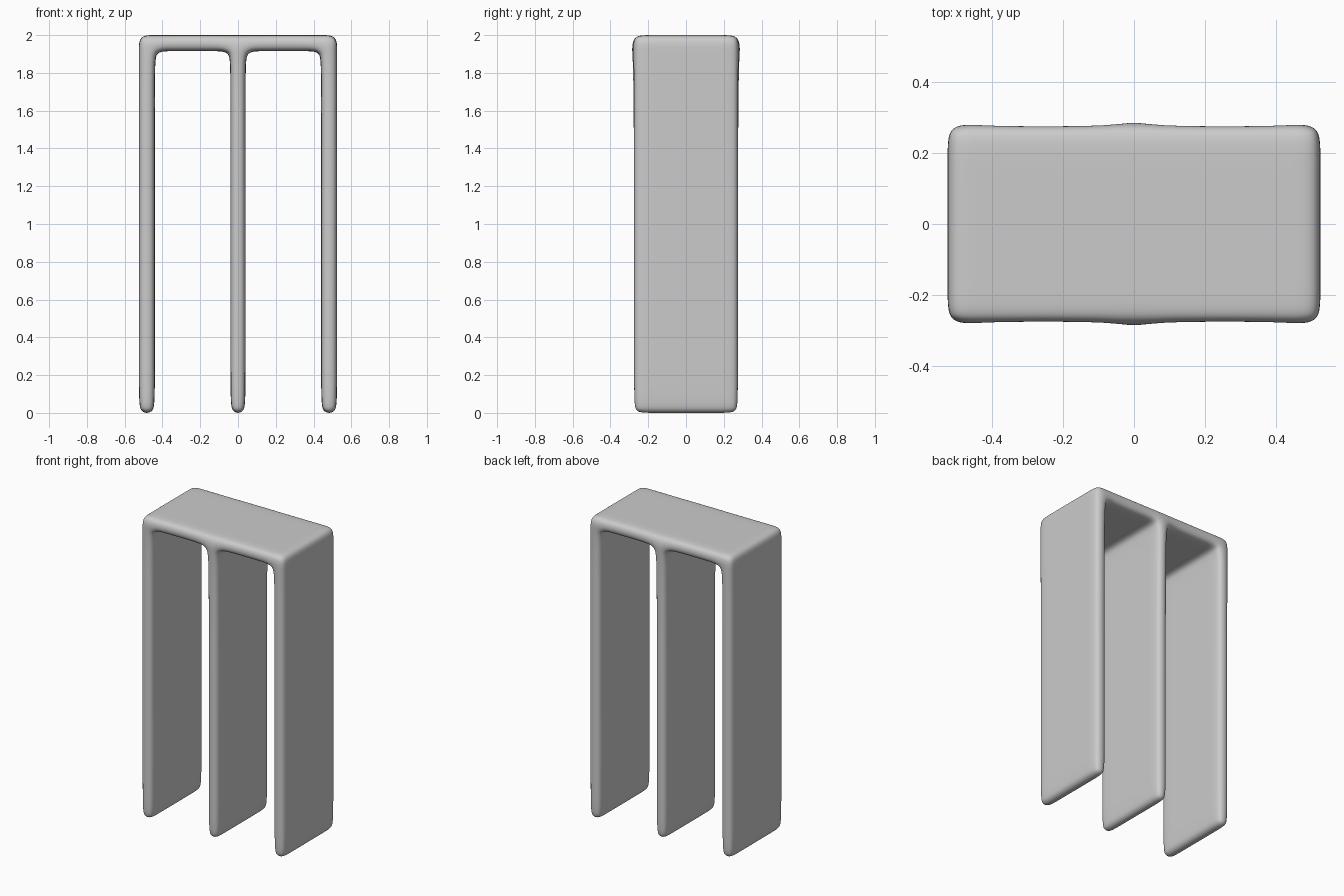
import bpy

cube = bpy.data.objects.get("Cube")
if cube:
    bpy.data.objects.remove(cube)

# Front grid of the three-legged frame
half = [0.04, 0.125, 0.36, 0.44, 0.525]
xs = [-x for x in reversed(half)] + half
zs = [-0.004, 0.1, 1.82, 1.915, 2.0]
leg_columns = {0, 4, 8}
cells = [(i, k) for i in range(len(xs) - 1) for k in range(len(zs) - 1)
         if k == len(zs) - 2 or i in leg_columns]

DEPTH, SUPPORT = 0.278, 0.2
verts, index, faces = [], {}, []


def vert(i, layer, k):
    """Shared cage vertex; the leg joints swell slightly outward."""
    key = (i, layer, k)
    if key not in index:
        end = DEPTH
        if zs[k] == 1.915 and abs(xs[i]) < 0.05:
            end = 0.291
        elif zs[k] == 1.915 and abs(xs[i]) == 0.44:
            end = 0.286
        y = [-end, -SUPPORT, SUPPORT, end][layer]
        index[key] = len(verts)
        verts.append((xs[i], y, zs[k]))
    return index[key]


# Front and back faces, and walls along each outline edge
for i, k in cells:
    corners = [(i, k), (i + 1, k), (i + 1, k + 1), (i, k + 1)]
    faces.append([vert(a, 0, b) for a, b in corners])
    faces.append([vert(a, 3, b) for a, b in reversed(corners)])
    neighbours = [(i, k - 1), (i + 1, k), (i, k + 1), (i - 1, k)]
    for n, other in enumerate(neighbours):
        if other in cells:
            continue
        (a, b), (c, d) = corners[n], corners[(n + 1) % 4]
        for layer in range(3):
            faces.append([vert(c, layer, d), vert(a, layer, b),
                          vert(a, layer + 1, b), vert(c, layer + 1, d)])

mesh = bpy.data.meshes.new("three_panel_stand")
mesh.from_pydata(verts, [], faces)
mesh.update()
stand = bpy.data.objects.new("three_panel_stand", mesh)
bpy.context.collection.objects.link(stand)

# Plain grey material
grey = bpy.data.materials.new("light_grey")
grey.use_nodes = True
colour = (0.6, 0.6, 0.6, 1)
grey.diffuse_color = colour
grey.node_tree.nodes["Principled BSDF"].inputs["Base Color"].default_value = colour
mesh.materials.append(grey)

# Soft rounded form
mesh.polygons.foreach_set("use_smooth", [True] * len(mesh.polygons))
soften = stand.modifiers.new("soften", "SUBSURF")
soften.levels = soften.render_levels = 3
